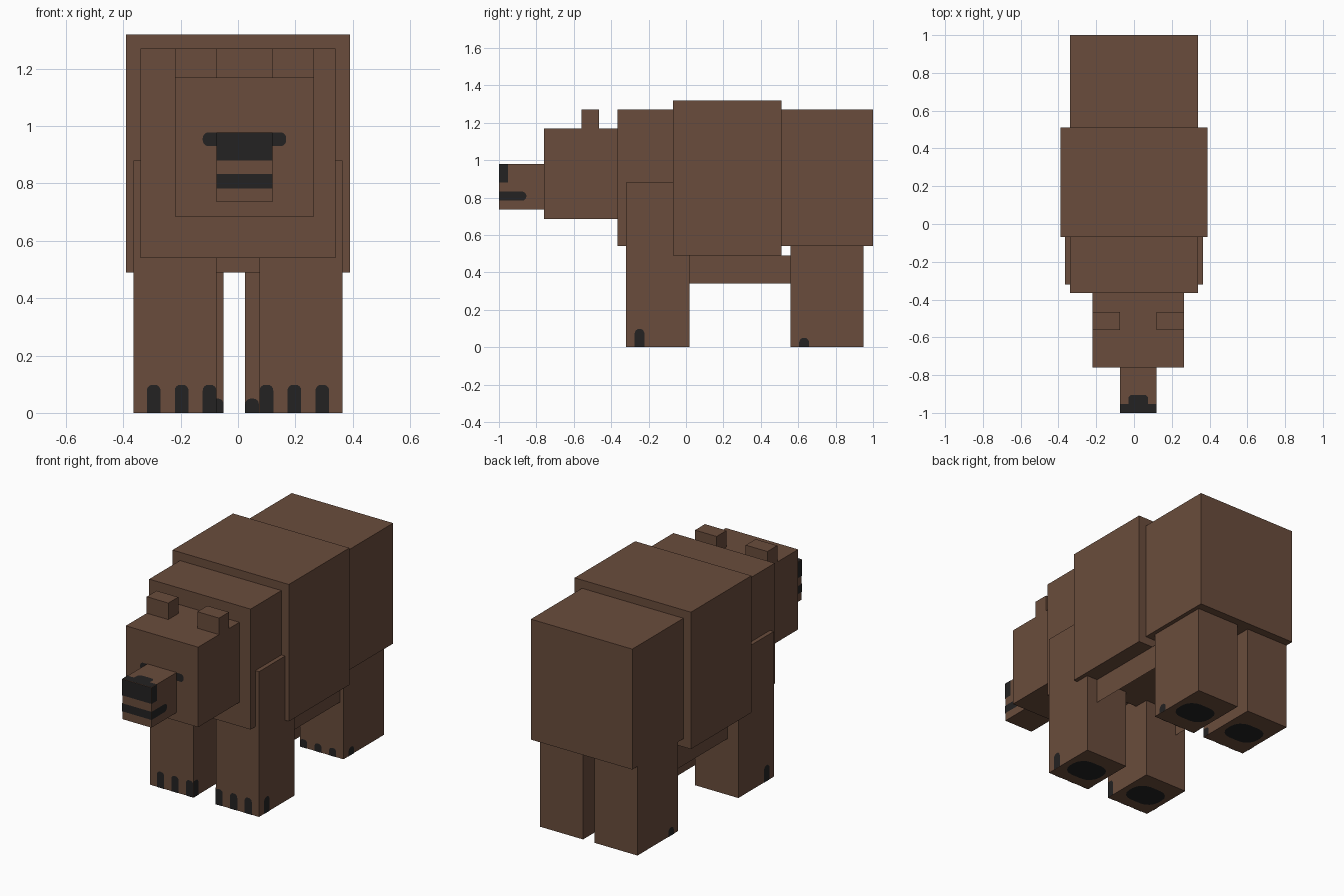
import bpy, bmesh, math
from mathutils import Vector

if "Cube" in bpy.data.objects:
    bpy.data.objects.remove(bpy.data.objects["Cube"])


def material(name, rgb):
    m = bpy.data.materials.new(name)
    m.diffuse_color = (*rgb, 1.0)
    m.use_nodes = True
    m.node_tree.nodes["Principled BSDF"].inputs["Base Color"].default_value = m.diffuse_color
    return m


FUR = material("brown_fur", (0.144, 0.073, 0.045))
DARK = material("dark_skin", (0.017, 0.016, 0.016))


def finish(name, bm, mat):
    mesh = bpy.data.meshes.new(name)
    bm.to_mesh(mesh)
    bm.free()
    mesh.materials.append(mat)
    obj = bpy.data.objects.new(name, mesh)
    bpy.context.collection.objects.link(obj)
    return obj


def box(name, x, y, z, mat=FUR):
    """Box from (min, max) ranges."""
    bm = bmesh.new()
    bmesh.ops.create_cube(bm, size=1)
    for v in bm.verts:
        v.co = Vector([(r[0] + r[1]) / 2 + c * (r[1] - r[0]) for c, r in zip(v.co, (x, y, z))])
    return finish(name, bm, mat)


def marking(name, axis, level, side, u, v, rounded="", radius=0.02, mat=DARK):
    """Flat marking just off the face at axis=level, facing side (+1/-1).
    u and v are ranges on the other two axes; rounded lists corners
    a=(u0,v0) b=(u1,v0) c=(u1,v1) d=(u0,v1)."""
    r = min(radius, (u[1] - u[0]) / 2, (v[1] - v[0]) / 2)
    corners = zip("abcd", ((0, 0), (1, 0), (1, 1), (0, 1)))
    pts = []
    for k, (key, (i, j)) in enumerate(corners):
        if key in rounded:
            cu, cv = u[i] + r * (1 - 2 * i), v[j] + r * (1 - 2 * j)
            for s in range(5):
                a = math.pi + k * math.pi / 2 + s * math.pi / 8
                pts.append((cu + r * math.cos(a), cv + r * math.sin(a)))
        else:
            pts.append((u[i], v[j]))
    bm = bmesh.new()
    others = [i for i in range(3) if i != axis]
    verts = []
    for p in pts:
        co = [0, 0, 0]
        co[axis] = level + side * 0.002
        co[others[0]], co[others[1]] = p
        verts.append(bm.verts.new(co))
    bmesh.ops.remove_doubles(bm, verts=verts, dist=1e-5)
    face = bm.faces.new([w for w in verts if w.is_valid])
    face.normal_update()
    if face.normal[axis] * side < 0:
        face.normal_flip()
    return finish(name, bm, mat)


# Torso
box("rear_body", (-0.34, 0.34), (0.51, 1.0), (0.54, 1.27))
box("middle_body", (-0.39, 0.39), (-0.07, 0.51), (0.49, 1.32))
box("shoulders", (-0.34, 0.34), (-0.365, -0.07), (0.54, 1.27))

# Head, sitting a little to one side
box("head", (-0.22, 0.265), (-0.76, -0.365), (0.685, 1.17))
box("snout", (-0.075, 0.12), (-1.0, -0.76), (0.735, 0.978))
for label, x in (("left", (-0.22, -0.075)), ("right", (0.12, 0.265))):
    box(label + "_ear", x, (-0.56, -0.465), (1.17, 1.27))

# Eyes, nose and mouth
marking("left_eye", 1, -0.76, -1, (-0.123, -0.075), (0.93, 0.978), "ad")
marking("right_eye", 1, -0.76, -1, (0.12, 0.168), (0.93, 0.978), "bc")
marking("nose_front", 1, -1.0, -1, (-0.075, 0.12), (0.88, 0.978))
marking("nose_top", 2, 0.978, 1, (-0.075, 0.12), (-1.0, -0.952))
marking("nose_bridge", 2, 0.978, 1, (-0.03, 0.075), (-0.952, -0.905), "cd")
marking("mouth_front", 1, -1.0, -1, (-0.075, 0.12), (0.783, 0.832))
for label, x, s in (("left", -0.075, -1), ("right", 0.12, 1)):
    marking(label + "_nose_side", 0, x, s, (-1.0, -0.952), (0.88, 0.978))
    marking(label + "_mouth_side", 0, x, s, (-1.0, -0.853), (0.783, 0.832), "bc", 0.025)


def leg(name, inner, side, y, top, claw):
    """Leg with claws and sole pad; inner is the x of its inner face."""
    width = 0.29
    outer = inner + side * width
    box(name, sorted((inner, outer)), y, (0, top))
    for i in range(3):
        a = inner + side * 0.0975 * i
        marking(f"{name}_claw_{i + 1}", 1, y[0], -1, sorted((a, a + side * 0.048)), (0, claw), "cd")
    marking(name + "_outer_claw", 0, outer, side, (y[0] + 0.045, y[0] + 0.098), (0, claw), "cd", 0.026)
    marking(name + "_inner_claw", 0, inner, -side, (y[0], y[0] + 0.045), (0, claw), "c")
    cx, cy = (inner + outer) / 2, (y[0] + y[1]) / 2 - 0.01
    marking(name + "_sole_pad", 2, 0, -1, (cx - 0.11, cx + 0.11), (cy - 0.09, cy + 0.09), "abcd", 0.075)


# Legs
leg("front_left_leg", -0.075, -1, (-0.32, 0.02), 0.88, 0.098)
leg("front_right_leg", 0.075, 1, (-0.32, 0.02), 0.88, 0.098)
leg("rear_left_leg", -0.05, -1, (0.56, 0.95), 0.54, 0.05)
leg("rear_right_leg", 0.025, 1, (0.56, 0.95), 0.54, 0.05)

# Thin fur sheets hanging under the belly
for label, s in (("left", -1), ("right", 1)):
    marking(label + "_belly_fur", 0, s * 0.29, s, (0.0, 0.6), (0.34, 0.49), mat=FUR)
